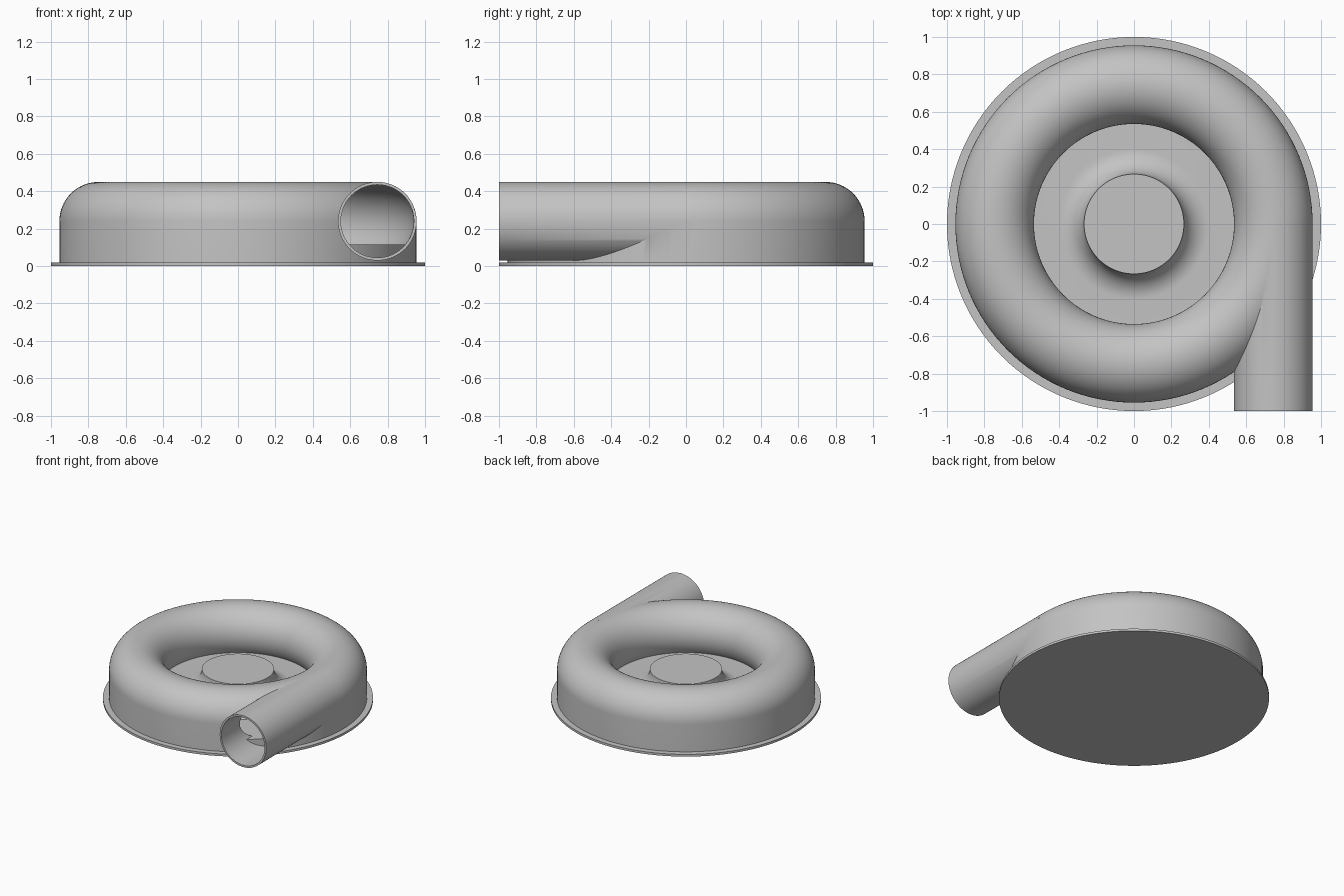
import bpy, bmesh
from math import sin, cos, pi, asin, radians
from mathutils import Matrix, Vector

cube = bpy.data.objects.get("Cube")
if cube:
    bpy.data.objects.remove(cube, do_unlink=True)

RING, TUBE, BORE = 0.745, 0.21, 0.195   # volute radius, tube outside and inside
AXIS_Z, FLOOR, PLATE = 0.24, 0.115, 0.018
OUTER = RING + TUBE
HUB_R, HUB_Z = 0.267, 0.25
SEGMENTS = 128

grey = bpy.data.materials.new("cast_grey")
grey.use_nodes = True
grey.diffuse_color = (0.55, 0.55, 0.55, 1)
grey.node_tree.nodes["Principled BSDF"].inputs["Base Color"].default_value = (0.55, 0.55, 0.55, 1)


def finish(bm, name):
    bmesh.ops.remove_doubles(bm, verts=bm.verts, dist=1e-5)
    bmesh.ops.recalc_face_normals(bm, faces=bm.faces)
    mesh = bpy.data.meshes.new(name)
    bm.to_mesh(mesh)
    bm.free()
    mesh.materials.append(grey)
    obj = bpy.data.objects.new(name, mesh)
    bpy.context.collection.objects.link(obj)
    return obj


def arc(cx, cz, r, start, end, steps):
    angles = [start + (end - start) * i / steps for i in range(steps + 1)]
    return [(cx + r * cos(a), cz + r * sin(a)) for a in angles]


def revolve(name, profile, closed=False):
    bm = bmesh.new()
    verts = [bm.verts.new((r, 0, z)) for r, z in profile]
    edges = [bm.edges.new(pair) for pair in zip(verts, verts[1:])]
    if closed:
        edges.append(bm.edges.new((verts[-1], verts[0])))
    bmesh.ops.spin(bm, geom=verts + edges, cent=(0, 0, 0), axis=(0, 0, 1),
                   angle=2 * pi, steps=SEGMENTS)
    return finish(bm, name)


def pipe(name, radius, y0, y1):
    bm = bmesh.new()
    place = Matrix.Translation(Vector((RING, (y0 + y1) / 2, AXIS_Z))) @ Matrix.Rotation(pi / 2, 4, 'X')
    bmesh.ops.create_cone(bm, cap_ends=True, segments=96, radius1=radius, radius2=radius,
                          depth=y1 - y0, matrix=place)
    return finish(bm, name)


def boolean(target, other, operation):
    mod = target.modifiers.new("cut", 'BOOLEAN')
    mod.object, mod.operation, mod.solver = other, operation, 'EXACT'
    bpy.context.view_layer.objects.active = target
    bpy.ops.object.modifier_apply(modifier=mod.name)
    bpy.data.objects.remove(other, do_unlink=True)


def smooth(obj):
    bpy.ops.object.select_all(action='DESELECT')
    obj.select_set(True)
    bpy.context.view_layer.objects.active = obj
    bpy.ops.object.shade_smooth_by_angle(angle=radians(30))


# Flat round base plate
base_plate = revolve("base_plate", [(0, 0), (1, 0), (1, PLATE), (0, PLATE)])

# Volute casing: straight outer wall, round tube, floor and flared hub in one profile
fillet = HUB_Z - FLOOR
under = asin((AXIS_Z - FLOOR) / TUBE)
profile = [(0, 0.01), (OUTER, 0.01)]
profile += arc(RING, AXIS_Z, TUBE, 0, pi + under, 48)
profile += arc(HUB_R + fillet, HUB_Z, fillet, 1.5 * pi, pi, 16)
profile += [(0, HUB_Z)]
casing = revolve("volute_casing", profile)

# Tangential outlet pipe
boolean(casing, pipe("outlet_pipe", TUBE, -1, 0.02), 'UNION')

# Hollow passage: bore of the pipe above the floor step, joined to the ring channel
passage = pipe("passage", BORE, -1.1, 0.02)
step = revolve("floor_step", [(0, -0.1), (0.95, -0.1), (0.95, FLOOR), (0, FLOOR)])
boolean(passage, step, 'DIFFERENCE')
low = asin((AXIS_Z - FLOOR) / BORE)
channel = revolve("ring_channel", arc(RING, AXIS_Z, BORE, -low, pi + low, 48), closed=True)
boolean(passage, channel, 'UNION')
boolean(casing, passage, 'DIFFERENCE')

smooth(base_plate)
smooth(casing)
